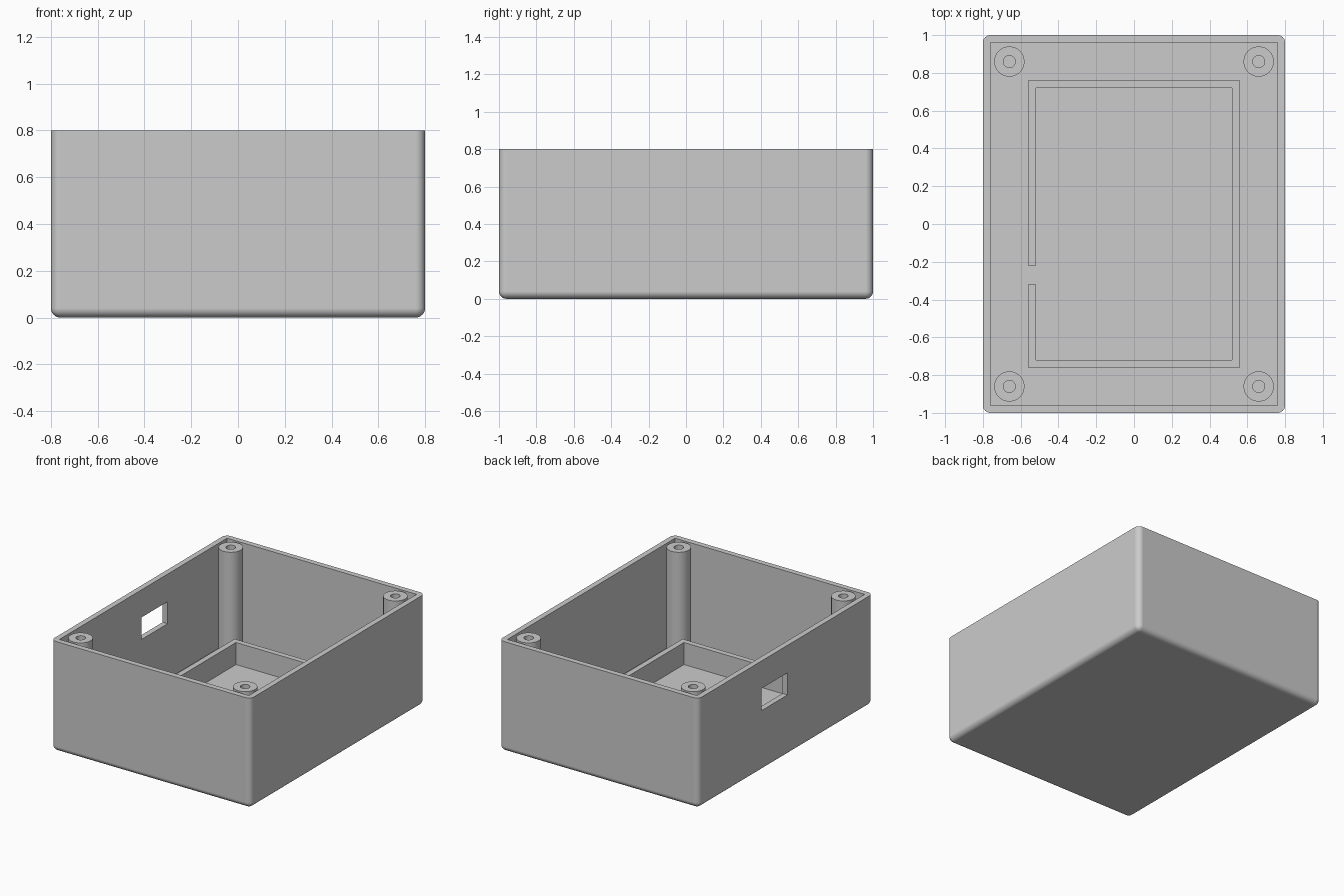
import bpy
import bmesh
from math import tau
from mathutils import Matrix, Vector

if "Cube" in bpy.data.objects:
    bpy.data.objects.remove(bpy.data.objects["Cube"], do_unlink=True)

WALL = 0.04
HEIGHT = 0.8

grey = bpy.data.materials.new("light grey plastic")
grey.use_nodes = True
colour = (0.6, 0.6, 0.6, 1)
grey.diffuse_color = colour
grey.node_tree.nodes["Principled BSDF"].inputs["Base Color"].default_value = colour


def add_object(name, bm):
    bmesh.ops.recalc_face_normals(bm, faces=bm.faces)
    mesh = bpy.data.meshes.new(name)
    bm.to_mesh(mesh)
    bm.free()
    obj = bpy.data.objects.new(name, mesh)
    bpy.context.collection.objects.link(obj)
    mesh.materials.append(grey)
    return obj


def box(low, high):
    low, high = Vector(low), Vector(high)
    bm = bmesh.new()
    bmesh.ops.create_cube(bm, size=1, matrix=Matrix.Translation((low + high) / 2)
                          @ Matrix.Diagonal((high - low).to_4d()))
    return bm


def activate(obj):
    bpy.ops.object.select_all(action="DESELECT")
    obj.select_set(True)
    bpy.context.view_layer.objects.active = obj


def cut(obj, cutter):
    cutter.hide_render = True
    mod = obj.modifiers.new("cut", "BOOLEAN")
    mod.operation = "DIFFERENCE"
    mod.solver = "EXACT"
    mod.object = cutter
    activate(obj)
    bpy.ops.object.modifier_apply(modifier=mod.name)
    bpy.data.objects.remove(cutter, do_unlink=True)


def smooth(obj):
    activate(obj)
    bpy.ops.object.shade_smooth_by_angle(angle=0.6)


# Case shell: every outer edge rounded except the open rim
bm = box((-0.8, -1, 0), (0.8, 1, HEIGHT))
rounded = [e for e in bm.edges if min(v.co.z for v in e.verts) < 0.01]
bmesh.ops.bevel(bm, geom=rounded, offset=WALL, segments=8, profile=0.5,
                affect="EDGES", clamp_overlap=True)
case = add_object("case_shell", bm)

# Hollow interior and the connector window in the side wall
cut(case, add_object("cavity_cutter", box((-0.76, -0.96, WALL), (0.76, 0.96, 1))))
cut(case, add_object("window_cutter", box((-0.9, -0.02, 0.44), (-0.7, 0.28, 0.6))))
smooth(case)
weighted = case.modifiers.new("flat walls", "WEIGHTED_NORMAL")
weighted.keep_sharp = True

# Screw posts: hollow lathed tubes in the four corners
for side, x in (("right", -0.66), ("left", 0.66)):
    for end, y in (("front", -0.86), ("back", 0.86)):
        bm = bmesh.new()
        profile = [(0.032, WALL), (0.032, HEIGHT), (0.08, HEIGHT), (0.08, WALL)]
        verts = [bm.verts.new((r, 0, z)) for r, z in profile]
        edges = [bm.edges.new((verts[i - 1], verts[i])) for i in range(4)]
        bmesh.ops.spin(bm, geom=verts + edges, cent=(0, 0, 0), axis=(0, 0, 1),
                       angle=tau, steps=48)
        bmesh.ops.remove_doubles(bm, verts=bm.verts, dist=0.0001)
        post = add_object(f"{end}_{side}_screw_post", bm)
        post.location = (x, y, 0)
        smooth(post)

# Low tray wall on the floor, with a cable gap on one side
ox, oy, ix, iy = 0.56, 0.76, 0.52, 0.72
gap_low, gap_high = -0.32, -0.22
outline = [(-ox, gap_high), (-ox, oy), (ox, oy), (ox, -oy), (-ox, -oy), (-ox, gap_low),
           (-ix, gap_low), (-ix, -iy), (ix, -iy), (ix, iy), (-ix, iy), (-ix, gap_high)]
bm = bmesh.new()
base = bm.faces.new([bm.verts.new((x, y, WALL)) for x, y in outline])
top = bmesh.ops.extrude_face_region(bm, geom=[base], use_keep_orig=True)
bmesh.ops.translate(bm, vec=(0, 0, 0.2 - WALL),
                    verts=[g for g in top["geom"] if isinstance(g, bmesh.types.BMVert)])
add_object("tray_wall", bm)
